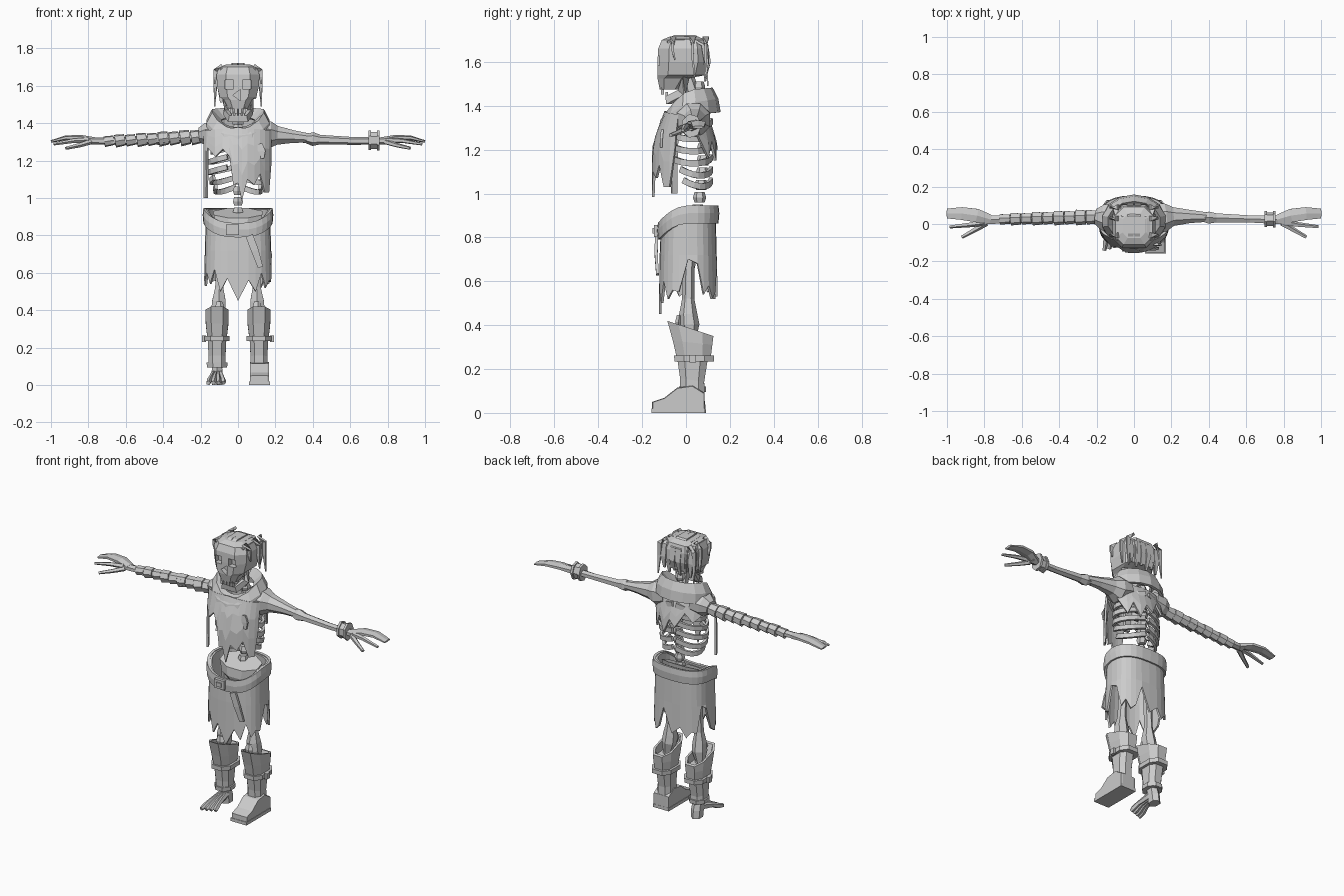
import bpy, bmesh, math
from mathutils import Vector

GREY = bpy.data.materials.new("bone_grey")
GREY.diffuse_color = (0.6, 0.6, 0.6, 1)


def loft(name, rings, wrap=True, cap=True, thick=0):
    """Skin a list of equal-length point rings; optionally thicken as cloth."""
    bm = bmesh.new()
    vs = [[bm.verts.new(p) for p in r] for r in rings]
    n = len(vs[0])
    for a, b in zip(vs, vs[1:]):
        for i in range(n if wrap else n - 1):
            j = (i + 1) % n
            bm.faces.new((a[i], a[j], b[j], b[i]))
    if cap and wrap:
        bm.faces.new(vs[0])
        bm.faces.new(vs[-1])
    bmesh.ops.recalc_face_normals(bm, faces=bm.faces)
    me = bpy.data.meshes.new(name)
    bm.to_mesh(me)
    bm.free()
    me.materials.append(GREY)
    ob = bpy.data.objects.new(name, me)
    bpy.context.collection.objects.link(ob)
    if thick:
        m = ob.modifiers.new("thickness", 'SOLIDIFY')
        m.thickness, m.offset = thick, 0
    return ob


def stack(name, rows, n=8, e=1.0):
    """Horizontal rings: (cx, cy, z, rx, ry, tilt)."""
    angs = [math.tau * (i + .5) / n for i in range(n)]
    pw = lambda v: math.copysign(abs(v) ** e, v)
    k = max(abs(pw(math.cos(a))) for a in angs)
    rings = []
    for cx, cy, z, rx, ry, tilt in rows:
        rings.append([(cx + rx * pw(math.cos(a)) / k, cy + ry * pw(math.sin(a)) / k,
                       z + tilt * ry * pw(math.sin(a)) / k) for a in angs])
    return loft(name, rings)


def limb(name, pts, n=6):
    """Tube along a path: (x, y, z, side radius, up radius)."""
    P = [Vector(p[:3]) for p in pts]
    k = 1 / math.cos(math.pi / n)
    rings = []
    for i, p in enumerate(pts):
        t = (P[min(i + 1, len(P) - 1)] - P[max(i - 1, 0)]).normalized()
        up = Vector((0, 1, 0)) if abs(t.z) > .8 else Vector((0, 0, 1))
        s = t.cross(up).normalized()
        u = s.cross(t)
        rings.append([P[i] + s * p[3] * k * math.cos(a) + u * p[4] * k * math.sin(a)
                      for a in (math.tau * (j + .5) / n for j in range(n))])
    return loft(name, rings)


def box(name, c, s):
    x, y, z = c
    return stack(name, [(x, y, z - s[2] / 2, s[0] / 2, s[1] / 2, 0),
                        (x, y, z + s[2] / 2, s[0] / 2, s[1] / 2, 0)], 4)


# Skull with eye and nose sockets
skull = stack("skull", [(0, -.075, 1.475, .05, .045, 0), (0, -.06, 1.525, .075, .07, 0),
                        (0, -.02, 1.54, .098, .11, 0), (0, -.012, 1.6, .112, .118, 0),
                        (0, -.012, 1.66, .115, .115, 0), (0, -.01, 1.70, .1, .1, 0),
                        (0, -.01, 1.715, .06, .065, 0)], 8, .65)
cutters = [box("eye_cutter", (s * .047, -.13, 1.607), (.046, .07, .046)) for s in (-1, 1)]
cutters.append(limb("nose_cutter", [(0, -.18, 1.55, .014, .018), (0, -.1, 1.55, .014, .018)], 3))
for c in cutters:
    c.hide_render = c.hide_viewport = True
    m = skull.modifiers.new("socket", 'BOOLEAN')
    m.operation, m.object = 'DIFFERENCE', c

# Teeth and open jaw
for i in range(4):
    box("upper_tooth", (-.033 + .022 * i, -.108, 1.468), (.014, .014, .035))
    box("lower_tooth", (-.03 + .02 * i, -.088, 1.45), (.012, .012, .026))
limb("jaw", [(-.072, 0, 1.53, .012, .016), (-.065, -.02, 1.46, .012, .018),
             (-.043, -.08, 1.425, .014, .018), (.043, -.08, 1.425, .014, .018),
             (.065, -.02, 1.46, .012, .018), (.072, 0, 1.53, .012, .016)], 4)

# Hair locks over the crown and hanging strands
for i, x in enumerate((-.095, -.058, -.02, .02, .058, .095)):
    d = abs(x) * .25
    limb("hair_lock", [(x * .9, -.11 + d, 1.69, .012, .005), (x * .85, -.05, 1.722 - d, .016, .006),
                       (x * .85, .04, 1.722 - d, .018, .006), (x, .1 - d, 1.675, .018, .007),
                       (x, .112 - d, 1.6, .016, .006), (x * .95, .085, 1.51 + .02 * (i % 2), .006, .004)], 4)
for s in (-1, 1):
    for y, z in ((-.06, 1.61), (.03, 1.53), (.09, 1.49)):
        limb("hair_strand", [(s * .085, y, 1.71, .014, .008), (s * .119, y, 1.68, .014, .006),
                             (s * .121, y, 1.6 + (z - 1.49) * .4, .01, .005), (s * .124, y + .01, z, .003, .003)], 4)

# Spine, ribs, breastbone
for i in range(12):
    z = .87 + i * .056
    y = .045 + .035 * math.sin((z - .87) * 4.5)
    stack("vertebra", [(0, y, z - .022, .02, .02, 0), (0, y, z, .027, .026, 0), (0, y, z + .024, .02, .02, 0)], 6)
limb("neck", [(0, .05, 1.4, .03, .03), (0, .0, 1.55, .026, .026)])
limb("breastbone", [(0, -.065, 1.16, .015, .01), (0, -.06, 1.36, .028, .012)], 4)
for s in (-1, 1):
    for i, z in enumerate((1.06, 1.11, 1.165, 1.22, 1.275, 1.33)):
        r = (.125, .145, .152, .15, .14, .12)[i]
        end = -20 - 8 * i if i < 2 else -68
        pts = []
        for k in range(8):
            a = math.radians(85 + (end - 85) * k / 7)
            pts.append((s * r * math.cos(a), .02 + .095 * math.sin(a), z - .028 * math.sin(math.pi * k / 7),
                        .008, .014))
        limb("rib", pts, 4)

# Cowl around the neck, dipping to a point in front
N = 14
cowl = []
for rx, ry, zf, zs, zb in ((.095, .075, 1.37, 1.41, 1.43), (.14, .105, 1.36, 1.465, 1.475),
                           (.165, .125, 1.33, 1.41, 1.43), (.168, .135, 1.275, 1.355, 1.37)):
    ring = []
    for i in range(N):
        a = math.tau * i / N - math.pi / 2
        f = -math.sin(a)
        z = zs + (zf - zs) * max(f, 0) ** 1.3 + (zb - zs) * max(-f, 0)
        ring.append((rx * math.cos(a), .015 - ry * f, z))
    cowl.append(ring)
loft("cowl", cowl, cap=False, thick=.016)


# Ragged shirt front and back, given as x and hem height
def drape(name, cols, side):
    rows = []
    for t in (0, .3, .65, 1):
        row = []
        for x, hem in cols:
            top = 1.375 - abs(x) * .08
            z = top + (hem - top) * t
            d = .09 + (.06 if side < 0 else .05) * min(1, (1.38 - z) / .16)
            row.append((x, side * d * math.sqrt(1 - (x / .185) ** 2), z))
        rows.append(row)
    loft(name, rows, wrap=False, thick=.012)


drape("shirt_front", [(-.178, 1.0), (-.166, 1.0), (-.16, 1.27), (-.12, 1.22), (-.08, 1.26), (-.045, 1.22),
                      (-.025, 1.07), (0, 1.08), (.02, .985), (.05, 1.1), (.085, 1.07), (.115, 1.13),
                      (.14, 1.03), (.162, 1.03), (.175, 1.2)], -1)
drape("shirt_back", [(-.17, 1.3), (-.12, 1.24), (-.07, 1.29), (-.02, 1.2), (.02, 1.24), (.06, 1.15),
                     (.1, 1.24), (.13, 1.16), (.17, 1.27)], 1)
limb("shirt_patch", [(.125, -.112, 1.21, .014, .006), (.125, -.112, 1.25, .022, .006),
                     (.118, -.108, 1.29, .012, .006)], 4)

# Sleeves, arms and hands
limb("right_sleeve", [(.1, .03, 1.35, .075, .065), (.165, .035, 1.335, .075, .075), (.21, .04, 1.335, .05, .05),
                      (.3, .04, 1.328, .035, .033), (.385, .037, 1.32, .026, .024)], 8)
limb("left_sleeve", [(-.1, .03, 1.35, .075, .06), (-.165, .035, 1.34, .068, .062), (-.205, .04, 1.335, .04, .04)], 8)
for s in (-1, 1):
    limb("arm_bone", [(s * .17, .04, 1.33, .024, .024), (s * .36, .035, 1.318, .02, .02),
                      (s * .4, .034, 1.315, .032, .032), (s * .44, .033, 1.312, .024, .022),
                      (s * .62, .027, 1.305, .019, .018), (s * .8, .022, 1.305, .024, .016)])
    limb("fingers", [(s * .77, .025, 1.305, .025, .018), (s * .84, .045, 1.322, .036, .013),
                     (s * .92, .056, 1.322, .034, .011), (s * 1.0, .056, 1.302, .026, .006)])
    limb("index_finger", [(s * .8, .008, 1.31, .014, .012), (s * .88, -.004, 1.306, .011, .01),
                          (s * .985, -.015, 1.288, .007, .006)], 5)
    limb("thumb", [(s * .79, .005, 1.3, .014, .012), (s * .85, -.03, 1.282, .011, .01),
                   (s * .92, -.07, 1.266, .008, .007)], 5)
for i in range(9):
    x, r = -.225 - i * .058, .037 - i * .0013 + .004 * (i % 2)
    z = 1.325 - i * .0025
    limb("arm_wrap", [(x + .026, .039 - i * .0015, z + .004, r * .88, r * .88),
                      (x - .026, .038 - i * .0015, z - .004, r, r)], 7)
for x, w, r in ((.705, .014, .04), (.725, .04, .034), (.75, .014, .042)):
    limb("bracelet", [(x - w / 2, .024, 1.308, r, r + .008), (x + w / 2, .024, 1.308, r, r + .008)], 7)

# Pelvis
stack("pelvis", [(0, .02, .78, .04, .04, 0), (0, .02, .84, .11, .06, 0), (0, .03, .92, .13, .065, .4)], 8)

# Torn skirt: hem heights go round from the front
hems = (.45, .56, .5, .6, .52, .56, .55, .7, .68, .54, .58, .52, .55, .68,
        .53, .58, .52, .56, .55, .72, .7, .56, .53, .6, .54, .62, .5, .57)
n = len(hems)


def skirt_ring(grow, zfun):
    ring = []
    for i in range(n):
        a = math.tau * i / n - math.pi / 2
        sq = lambda v: math.copysign(abs(v) ** .75, v)
        ring.append(((.165 + grow) * sq(math.cos(a)), .01 + (.118 + grow) * sq(math.sin(a)),
                     zfun(i, max(0, -math.sin(a)) ** 1.5)))
    return ring


loft("skirt", [skirt_ring(0, lambda i, f: .94 - .09 * f), skirt_ring(.003, lambda i, f: .84 - .05 * f),
               skirt_ring(.006, lambda i, f: .72), skirt_ring(.01, lambda i, f: hems[i])], cap=False, thick=.012)
loft("belt", [skirt_ring(.012, lambda i, f: .945 - .08 * f), skirt_ring(.016, lambda i, f: .91 - .08 * f),
              skirt_ring(.012, lambda i, f: .865 - .075 * f)], cap=False, thick=.016)
box("buckle", (-.03, -.136, .83), (.07, .02, .055))
box("buckle_pin", (-.03, -.147, .83), (.035, .012, .025))
limb("belt_tail", [(.06, -.135, .8, .02, .007), (.09, -.136, .72, .02, .007), (.12, -.13, .63, .014, .006)], 4)

# Legs and boots
for s in (-1, 1):
    x = s * .112
    limb("leg_bone", [(s * .085, .015, .84, .03, .03), (s * .092, .015, .76, .022, .022),
                      (s * .1, .01, .52, .022, .024), (s * .102, .01, .45, .036, .036),
                      (s * .105, .015, .4, .038, .04), (x, .02, .34, .024, .024), (x, .025, .08, .022, .024)])
    limb("knee_cap", [(s * .1, -.03, .385, .014, .01), (s * .1, -.035, .415, .022, .012),
                      (s * .1, -.03, .445, .014, .01)], 5)
    stack("boot_cuff", [(x, .035, .255, .052, .078, 0), (x, .03, .32, .06, .09, -.1),
                        (x, .02, .385, .062, .105, -.33), (x, .02, .385, .05, .09, -.33),
                        (x, .03, .33, .045, .07, -.1)], 8, .75)
    stack("boot_strap", [(x, .037, .235, .066, .09, 0), (x, .037, .262, .067, .091, 0)], 8, .75)
    box("strap_buckle", (s * .182, .03, .247), (.02, .03, .036))
    low = .1 if s < 0 else .05
    stack("boot_shaft", [(x, .03, low, .047, .055, -.15), (x, .028, .15, .045, .055, -.15),
                         (x, .03, .25, .05, .07, 0)], 8, .75)
prof = ((-.155, 0), (.085, 0), (.085, .09), (.03, .125), (-.04, .115), (-.1, .068), (-.155, .05))
loft("boot_foot", [[(.115 + dx, y * k, z * k) for y, z in prof]
                   for dx, k in ((-.052, .97), (-.04, 1), (.04, 1), (.052, .97))])
box("boot_sole", (.115, -.036, .01), (.11, .244, .02))

# Bare skeletal foot
stack("heel", [(-.112, .05, 0, .028, .036, 0), (-.112, .045, .05, .03, .036, 0), (-.112, .03, .12, .026, .03, 0)], 6)
limb("torn_boot_rim", [(-.112, .03, .095, .054, .06), (-.112, .03, .12, .056, .062)], 8)
for i in range(4):
    f = i - 1.5
    limb("toe", [(-.112 + f * .011, .03, .06, .012, .018), (-.114 + f * .02, -.06, .04, .01, .012),
                 (-.116 + f * .025, -.1, .022, .012, .014), (-.118 + f * .027, -.14 + .008 * i, .011, .009, .01)], 5)
